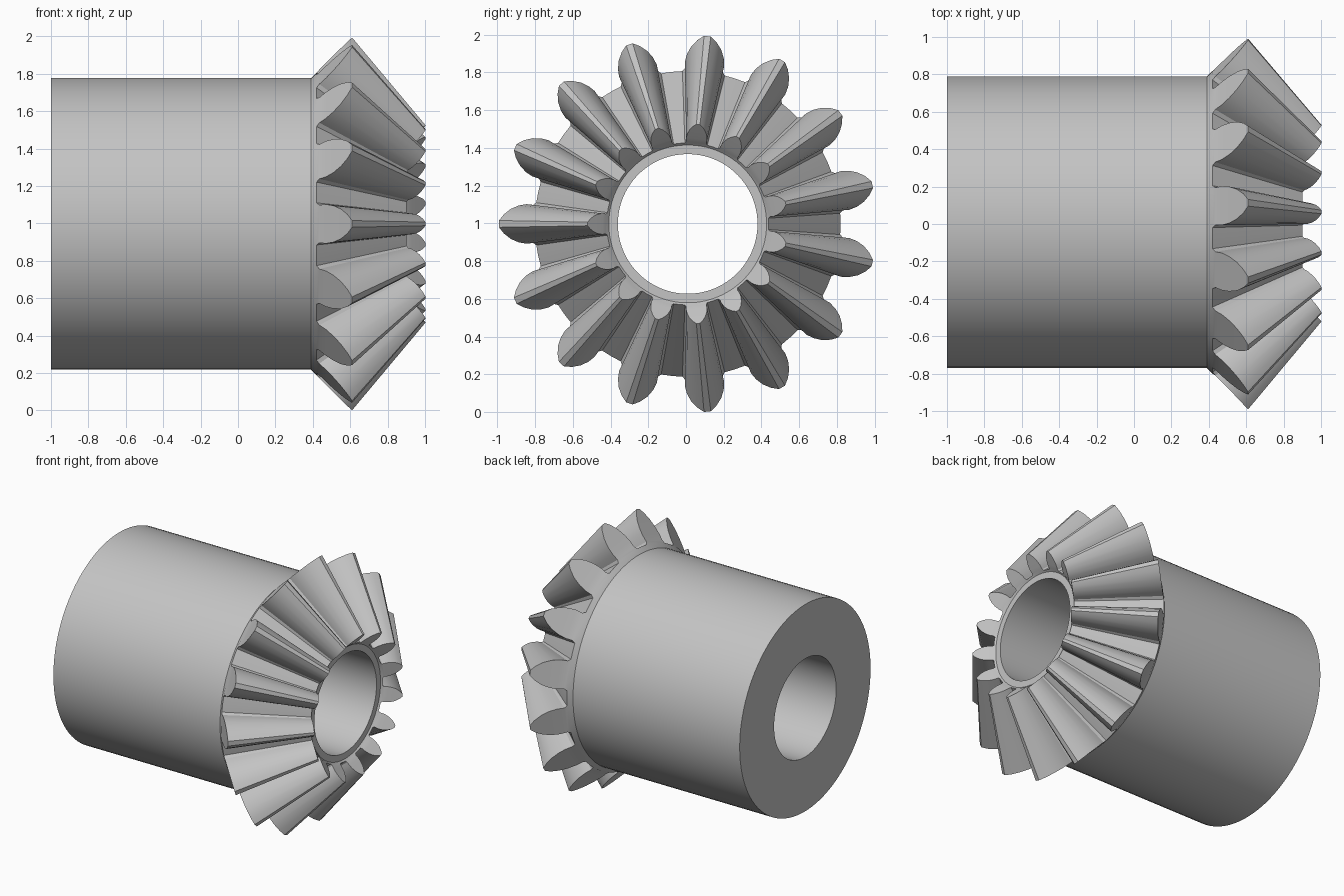
import bpy, bmesh
from math import sin, cos, radians

cube = bpy.data.objects.get("Cube")
if cube:
    bpy.data.objects.remove(cube, do_unlink=True)

steel = bpy.data.materials.new("grey_steel")
steel.use_nodes = True
grey = (0.55, 0.55, 0.55, 1)
steel.diffuse_color = grey
steel.node_tree.nodes["Principled BSDF"].inputs["Base Color"].default_value = grey

TEETH = 15
PITCH = 360 / TEETH
STEP = 4                      # degrees between lathe points
SEGMENTS = 360 // STEP
PER_TOOTH = SEGMENTS // TEETH
APEX, TOE_SCALE = 1.445, 0.53  # cone apex and size of the small tooth end
ROOT_X, ROOT_R = 0.42, 0.81
# tooth outline above the root: radius, half width
OUTLINE = [(0.825, 0.101), (0.86, 0.105), (0.9, 0.098),
           (0.94, 0.08), (0.975, 0.051), (1.0, 0.018)]

bm = bmesh.new()


def point(x, r, a):
    return bm.verts.new((x, r * cos(a), r * sin(a)))


def cone_point(r, a, s):
    """Point on the back cone, shrunk toward the apex by s."""
    x = ROOT_X + r - ROOT_R
    return point(APEX + (x - APEX) * s, r * s, a)


def ring_angle(i):
    # ring index 0 is the start of the first tooth's base
    return radians(PITCH / 2 - 2 * STEP + i * STEP)


def bridge(a, b):
    for i in range(len(a)):
        j = (i + 1) % len(a)
        bm.faces.new((a[i], a[j], b[j], b[i]))


def lathe_ring(x, r):
    return [point(x, r, ring_angle(i)) for i in range(SEGMENTS)]


# Root rings at the large and small ends of the teeth
heel, toe = [[cone_point(ROOT_R, ring_angle(i), s) for i in range(SEGMENTS)]
             for s in (1, TOE_SCALE)]

# Shaft, back face, bore and front rim in one lathed skin
rings = [heel] + [lathe_ring(x, r) for x, r in
                  ((0.39, 0.78), (-1, 0.78), (-1, 0.37), (0.89, 0.37), (0.89, 0.418))] + [toe]
for a, b in zip(rings, rings[1:]):
    bridge(a, b)

# Teeth and the valleys between them
for k in range(TEETH):
    centre = radians(PITCH / 2 + k * PITCH)
    first = k * PER_TOOTH
    paths = []
    for ring, s in ((heel, 1), (toe, TOE_SCALE)):
        base = ring[first:first + 5]
        left = [cone_point(r, centre - w / r, s) for r, w in OUTLINE]
        right = [cone_point(r, centre + w / r, s) for r, w in OUTLINE]
        # end face of the tooth
        bm.faces.new(base + [right[0], left[0]])
        for i in range(len(OUTLINE) - 1):
            bm.faces.new((left[i], right[i], right[i + 1], left[i + 1]))
        valley = [ring[(first + j) % SEGMENTS] for j in (5, 6)]
        paths.append([base[0]] + left + right[::-1] + [base[4]] + valley)
    # flanks, tip land and valley floor
    big, small = paths
    for i in range(len(big) - 1):
        bm.faces.new((big[i], big[i + 1], small[i + 1], small[i]))

bmesh.ops.recalc_face_normals(bm, faces=bm.faces)
mesh = bpy.data.meshes.new("bevel_gear")
bm.to_mesh(mesh)
bm.free()
mesh.materials.append(steel)
gear = bpy.data.objects.new("bevel_gear", mesh)
gear.location = (0, 0.009, 0.997)
bpy.context.collection.objects.link(gear)

bpy.ops.object.select_all(action="DESELECT")
gear.select_set(True)
bpy.context.view_layer.objects.active = gear
bpy.ops.object.shade_smooth_by_angle(angle=radians(30))
